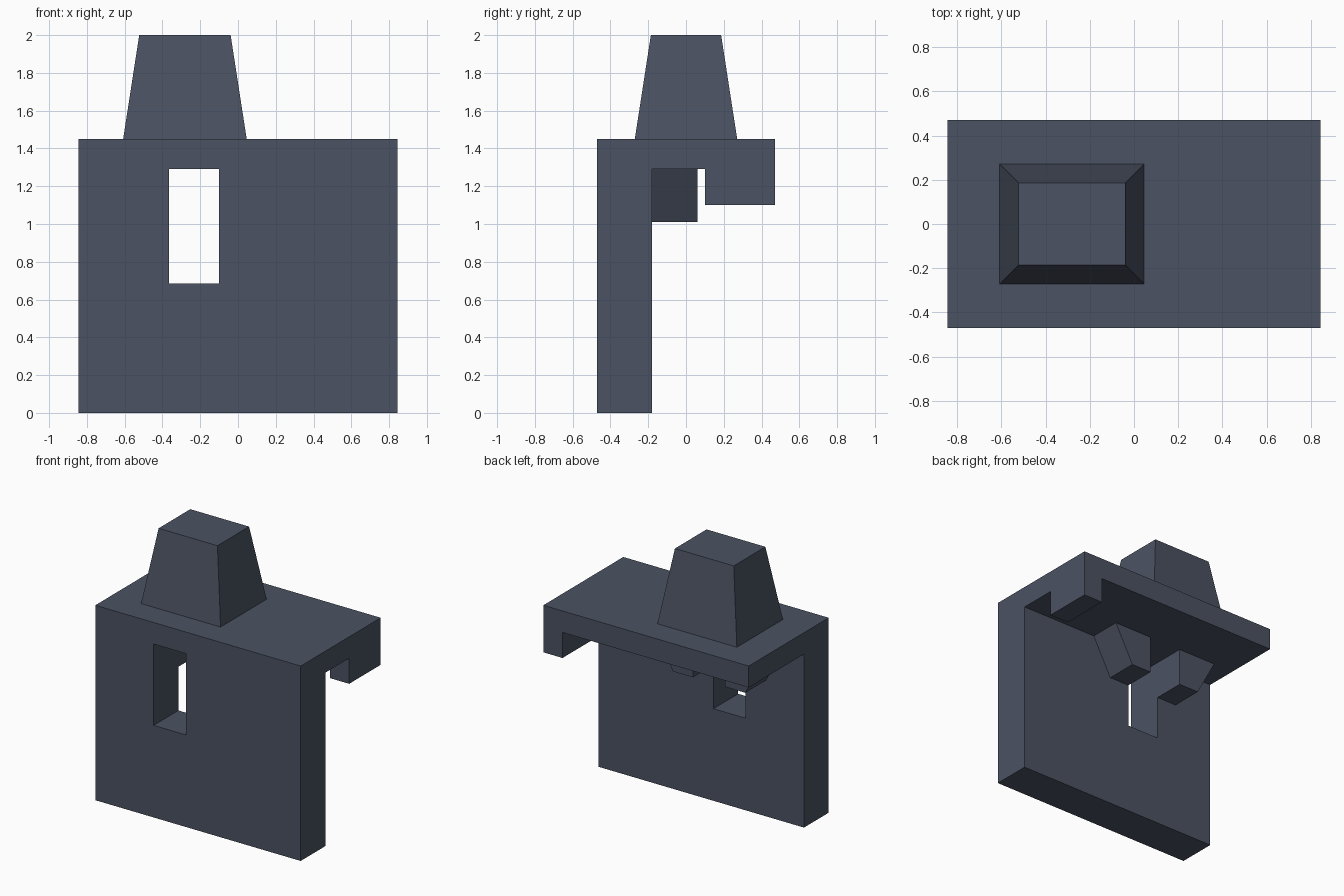
import bpy, bmesh
from mathutils import Vector

if "Cube" in bpy.data.objects:
    bpy.data.objects.remove(bpy.data.objects["Cube"])

slate = bpy.data.materials.new("slate_grey")
slate.diffuse_color = (0.069, 0.084, 0.122, 1)
slate.use_nodes = True
slate.node_tree.nodes["Principled BSDF"].inputs["Base Color"].default_value = slate.diffuse_color


def prism(name, points, offset):
    """Extrude a closed planar outline along offset into a flat-shaded solid."""
    bm = bmesh.new()
    face = bm.faces.new([bm.verts.new(p) for p in points])
    ext = bmesh.ops.extrude_face_region(bm, geom=[face], use_keep_orig=True)
    moved = [v for v in ext["geom"] if isinstance(v, bmesh.types.BMVert)]
    bmesh.ops.translate(bm, verts=moved, vec=Vector(offset))
    bmesh.ops.recalc_face_normals(bm, faces=bm.faces)
    mesh = bpy.data.meshes.new(name)
    bm.to_mesh(mesh)
    bm.free()
    mesh.materials.append(slate)
    obj = bpy.data.objects.new(name, mesh)
    bpy.context.collection.objects.link(obj)
    return obj


def box(name, x0, x1, y0, y1, z0, z1):
    return prism(name, [(x0, y0, z0), (x1, y0, z0), (x1, y1, z0), (x0, y1, z0)],
                 (0, 0, z1 - z0))


W, D = 0.845, 0.47           # half width and half depth
WALL_Y, DECK_Z, TOP_Z = -0.18, 1.29, 1.45
HOLE_L, HOLE_R = -0.365, -0.10

# Wall and top slab as one L-shaped section, with the window cut through the wall
body = prism("wall_and_slab",
             [(-W, y, z) for y, z in ((-D, 0), (WALL_Y, 0), (WALL_Y, DECK_Z),
                                      (D, DECK_Z), (D, TOP_Z), (-D, TOP_Z))],
             (2 * W, 0, 0))
cutter = box("window_cutter", HOLE_L, HOLE_R, -0.6, WALL_Y + 0.1, 0.685, DECK_Z)
cutter.hide_render = True
cut = body.modifiers.new("window", "BOOLEAN")
cut.operation, cut.solver, cut.object = "DIFFERENCE", "EXACT", cutter
bpy.context.view_layer.objects.active = body
bpy.ops.object.modifier_apply(modifier=cut.name)
bpy.data.objects.remove(cutter)

# Lip hanging under the rear right corner of the slab
box("corner_lip", 0.687, W, 0.10, D, 1.10, DECK_Z)

# Tapered brackets on both sides of the window
for name, edge, s in (("left_bracket", HOLE_L, -1), ("right_bracket", HOLE_R, 1)):
    prism(name, [(edge, WALL_Y, DECK_Z), (edge + s * 0.315, WALL_Y, DECK_Z),
                 (edge + s * 0.165, WALL_Y, 1.01), (edge, WALL_Y, 1.01)],
          (0, 0.24, 0))

# Tapered block on top: a box whose upper corners are drawn inward
CX = -0.281
block = box("tapered_block", CX - 0.327, CX + 0.327, -0.271, 0.271, TOP_Z, 2.0)
for v in block.data.vertices:
    if v.co.z > 1.9:
        v.co.x = CX + (v.co.x - CX) * 0.242 / 0.327
        v.co.y *= 0.186 / 0.271
